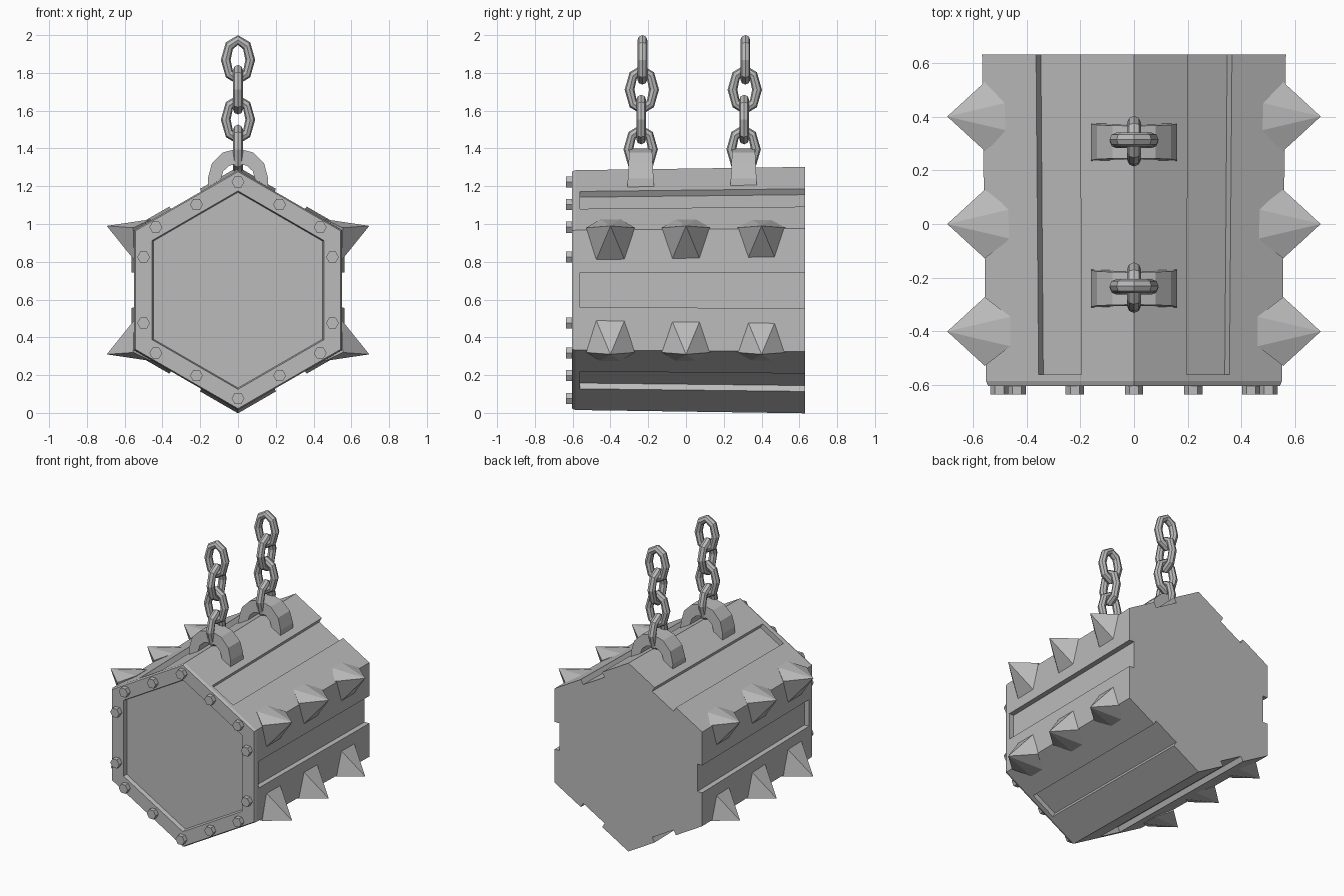
import bpy, bmesh
from math import sin, cos, pi, atan2
from mathutils import Vector

if "Cube" in bpy.data.objects:
    bpy.data.objects.remove(bpy.data.objects["Cube"])

steel = bpy.data.materials.new("grey steel")
steel.use_nodes = True
GREY = (0.5, 0.5, 0.5, 1)
steel.diffuse_color = GREY
steel.node_tree.nodes["Principled BSDF"].inputs["Base Color"].default_value = GREY

MID = 0.65      # height of the drum axis
R = 0.635       # corner radius at the front
GROW = 1.027    # the drum widens slightly towards the back


def finish(name, bm):
    bmesh.ops.recalc_face_normals(bm, faces=bm.faces)
    mesh = bpy.data.meshes.new(name)
    bm.to_mesh(mesh)
    bm.free()
    mesh.materials.append(steel)
    obj = bpy.data.objects.new(name, mesh)
    bpy.context.collection.objects.link(obj)
    return obj


def loft(name, loops, closed=False):
    """Skin matching loops of points; cap the ends unless the loops form a ring."""
    bm = bmesh.new()
    rings = [[bm.verts.new(p) for p in loop] for loop in loops]
    n = len(rings[0])
    for a, b in zip(rings, rings[1:]):
        for i in range(n):
            j = (i + 1) % n
            bm.faces.new((a[i], a[j], b[j], b[i]))
    bm.faces.new(rings[0])
    bm.faces.new(rings[-1])
    return finish(name, bm)


def hexagon(radius, y):
    return [(radius * sin(i * pi / 3), y, MID + radius * cos(i * pi / 3)) for i in range(6)]


# Drum with a groove along the middle of each of its six sides
def grooved(scale, y):
    pts = []
    corners = [Vector((sin(i * pi / 3), 0, cos(i * pi / 3))) * R for i in range(6)]
    for i, a in enumerate(corners):
        b = corners[(i + 1) % 6]
        sink = (a + b).normalized() * 0.035
        lo, hi = a.lerp(b, 0.355), a.lerp(b, 0.645)
        pts += [a, lo, lo - sink, hi - sink, hi]
    return [p * scale + Vector((0, y, MID)) for p in pts]


loft("drum", [grooved(1, -0.57), grooved(GROW, 0.63)])

# Front frame with a recessed panel
loft("front_frame", [hexagon(R, -0.56), hexagon(R, -0.585), hexagon(R - 0.008, -0.603),
                     hexagon(0.525, -0.603), hexagon(0.518, -0.575)])

# Hexagonal bolts around the frame
spots = [(0, 0.573), (0, -0.573)]
for side in (-1, 1):
    for up in (-1, 1):
        spots += [(side * x, up * z) for x, z in ((0.22, 0.453), (0.435, 0.333), (0.5, 0.175))]
for x, z in spots:
    loft("bolt", [[(x + 0.034 * cos(k * pi / 3), y, MID + z + 0.034 * sin(k * pi / 3))
                   for k in range(6)] for y in (-0.59, -0.635)])

# Spikes wrapped over the four side corners
for side in (-1, 1):
    for up in (-1, 1):
        for y in (-0.4, 0, 0.4):
            bm = bmesh.new()
            base = [(0.46, 0.055, 0.375), (0.555, 0.128, 0.33), (0.55, 0.075, 0.16)]
            pts = [(0.695, 0, 0.34)] + [(px, s * py, pz) for px, py, pz in base for s in (-1, 1)]
            for px, py, pz in pts:
                bm.verts.new((side * px, y + py, MID + up * pz))
            bmesh.ops.convex_hull(bm, input=bm.verts)
            bmesh.ops.dissolve_limit(bm, angle_limit=0.02, verts=bm.verts, edges=bm.edges)
            finish("spike", bm)


# Arched lifting brackets
def arch(y, depth_sign):
    outer = [(0.16 * cos(k * pi / 6), 1.24 + 0.16 * sin(k * pi / 6)) for k in range(7)]
    inner = [(0.09 * cos(k * pi / 6), 1.24 + 0.08 * sin(k * pi / 6)) for k in range(6, -1, -1)]
    pts = [(0.16, 1.19)] + outer + [(-0.16, 1.19), (-0.09, 1.19)] + inner + [(0.09, 1.19)]
    return [(x, y + depth_sign * (0.07 - 0.05 * (z - 1.2)), z) for x, z in pts]


# Oval chain links, each turned a quarter from the next
def link(y, z, turned):
    bpy.ops.mesh.primitive_torus_add(major_segments=8, minor_segments=8,
                                     major_radius=0.065, minor_radius=0.026)
    obj = bpy.context.object
    obj.name = "chain_link"
    for v in obj.data.vertices:
        px, py, pz = v.co
        along = py + 0.04 * sin(atan2(py, px))
        v.co = (pz, y + px, z + along) if turned else (px, y - pz, z + along)
    obj.data.materials.append(steel)
    bm = bmesh.new()
    bm.from_mesh(obj.data)
    bmesh.ops.recalc_face_normals(bm, faces=bm.faces)
    bm.to_mesh(obj.data)
    bm.free()


for y in (-0.24, 0.305):
    loft("lifting_bracket", [arch(y, -1), arch(y, 1)])
    for k in range(4):
        link(y + 0.003 * k, 1.395 + 0.158 * k, k % 2 == 0)
